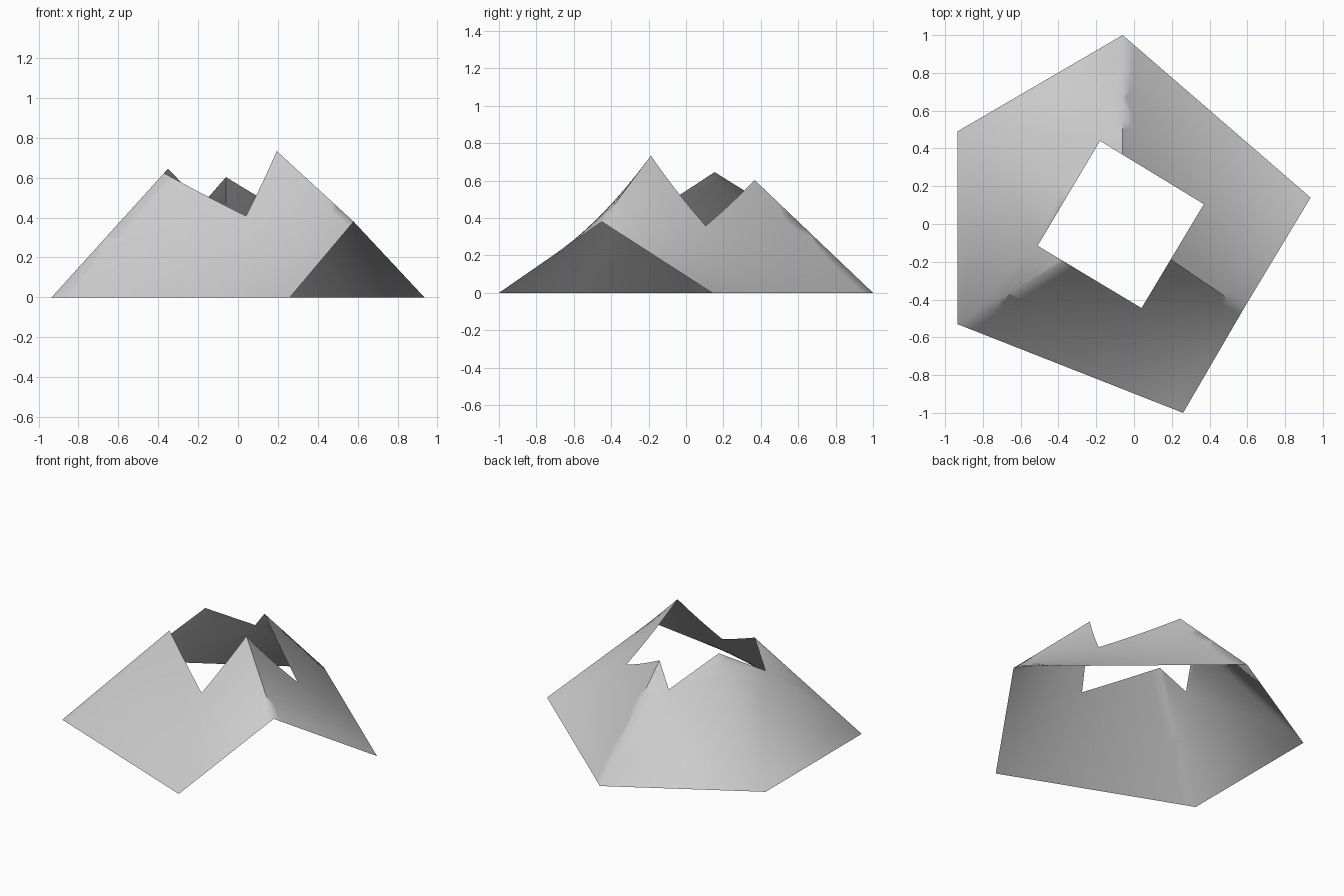
import bpy, bmesh, math
from mathutils import Vector

if "Cube" in bpy.data.objects:
    bpy.data.objects.remove(bpy.data.objects["Cube"])

N = 16  # divisions of each curved panel

# Corner points of the canopy
apex = Vector((-0.06, -0.015, 0.967))
back = Vector((-0.06, 1.0, 0))
back_left = Vector((-0.935, 0.49, 0))
front_left = Vector((-0.935, -0.53, 0))
front = Vector((0.26, -1.0, 0))
right = Vector((0.935, 0.14, 0))
arch = Vector((0.58, -0.45, 0.38))  # raised middle of the open arch

bm = bmesh.new()


def patch(a, b, c, d, nv):
    """Straight-ruled panel: a-b is the top edge, c-d the bottom edge."""
    rows = []
    for i in range(N + 1):
        p, q = a.lerp(c, i / N), b.lerp(d, i / N)
        rows.append([bm.verts.new(p.lerp(q, j / nv)) for j in range(nv + 1)])
    for i in range(N):
        for j in range(nv):
            bm.faces.new((rows[i][j], rows[i + 1][j],
                          rows[i + 1][j + 1], rows[i][j + 1]))


# Two flat left panels and two saddle-shaped right panels
patch(apex, apex, back, back_left, 1)
patch(apex, apex, back_left, front_left, 1)
patch(apex, front_left, arch, front, N)
patch(apex, arch, back, right, N)
bmesh.ops.remove_doubles(bm, verts=bm.verts, dist=1e-4)
bmesh.ops.dissolve_degenerate(bm, edges=bm.edges, dist=1e-5)

# Square skylight, cut straight down
hole = [Vector(p) for p in ((-0.18, 0.44, 0), (-0.51, -0.115, 0),
                            (0.04, -0.445, 0), (0.37, 0.105, 0))]
inside = list(bm.faces)
for i, p in enumerate(hole):
    d = hole[(i + 1) % 4] - p
    inward = Vector((-d.y, d.x, 0)).normalized()
    edges = {e for f in inside for e in f.edges}
    verts = {v for f in inside for v in f.verts}
    res = bmesh.ops.bisect_plane(bm, geom=inside + list(edges) + list(verts),
                                 plane_co=p, plane_no=inward, dist=1e-6)
    faces = {g for g in res['geom'] if isinstance(g, bmesh.types.BMFace)}
    inside = [f for f in faces if (f.calc_center_median() - p).dot(inward) > 0]
bmesh.ops.delete(bm, geom=inside, context='FACES')

# Merge each flat left panel into one face
flat = [e for e in bm.edges if len(e.link_faces) == 2
        and e.calc_face_angle(1) < 1e-3
        and all(f.calc_center_median().x < -0.06 and
                (f.normal.angle(Vector((-0.74, 0, 0.67))) < 0.03 or
                 f.normal.angle(Vector((0.74, 0, -0.67))) < 0.03 or
                 f.normal.y * f.normal.x < -0.1) for f in e.link_faces)]
bmesh.ops.dissolve_edges(bm, edges=flat, use_verts=False)

# Face all panels outward
bmesh.ops.recalc_face_normals(bm, faces=bm.faces)
bm.normal_update()
if sum(f.normal.z * f.calc_area() for f in bm.faces) < 0:
    bmesh.ops.reverse_faces(bm, faces=bm.faces)

mesh = bpy.data.meshes.new("canopy")
bm.to_mesh(mesh)
bm.free()
canopy = bpy.data.objects.new("canopy", mesh)
bpy.context.collection.objects.link(canopy)

grey = bpy.data.materials.new("light grey")
grey.diffuse_color = (0.6, 0.6, 0.6, 1)
grey.use_nodes = True
grey.node_tree.nodes["Principled BSDF"].inputs["Base Color"].default_value = grey.diffuse_color
mesh.materials.append(grey)

bpy.context.view_layer.objects.active = canopy
canopy.select_set(True)
bpy.ops.object.shade_smooth_by_angle(angle=math.radians(60))
